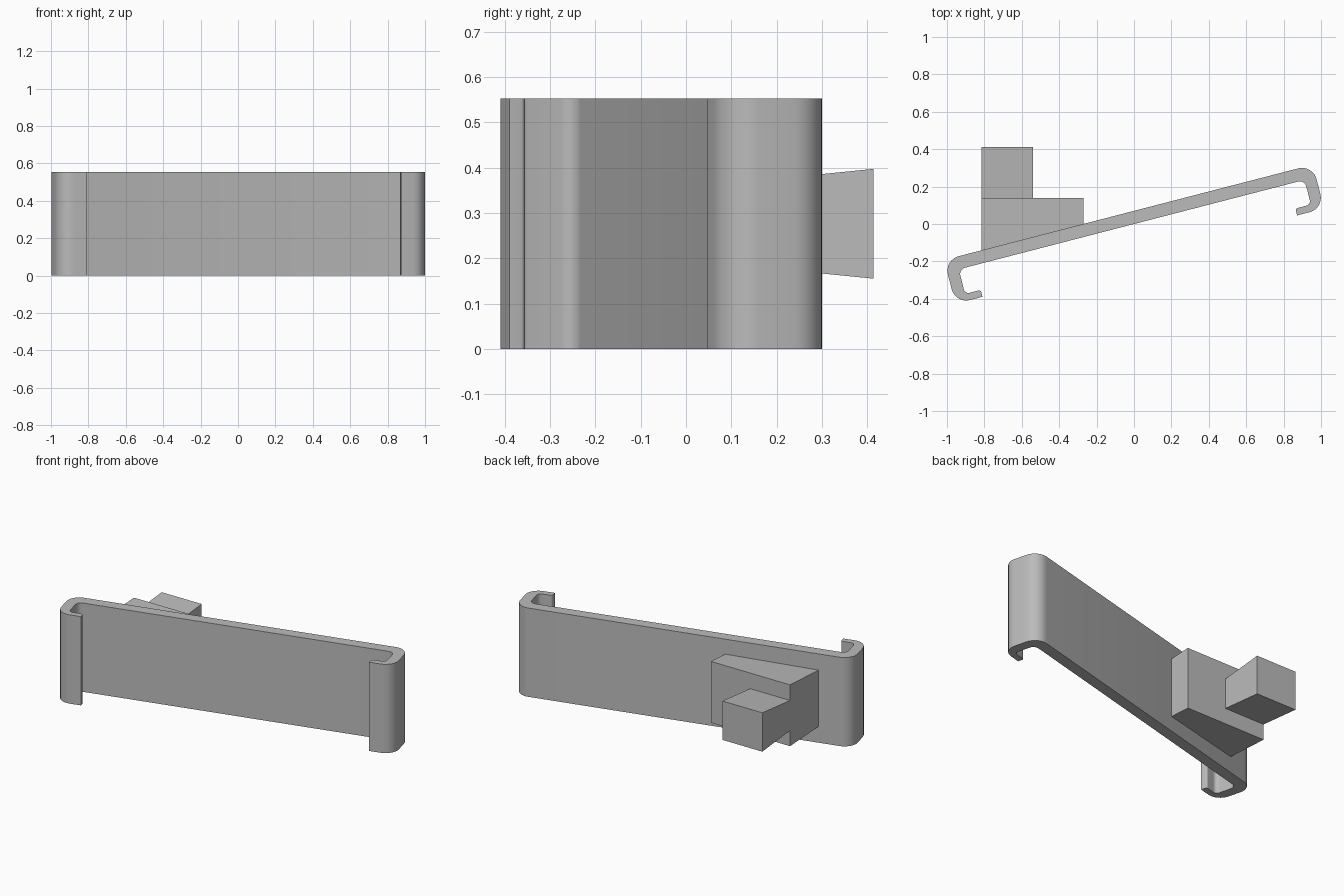
import bpy, bmesh, math
from mathutils import Matrix, Vector

cube = bpy.data.objects.get("Cube")
if cube:
    bpy.data.objects.remove(cube, do_unlink=True)

grey = bpy.data.materials.new("plain grey")
grey.use_nodes = True
colour = (0.5, 0.5, 0.5, 1)
grey.diffuse_color = colour
grey.node_tree.nodes["Principled BSDF"].inputs["Base Color"].default_value = colour

HEIGHT = 0.553
MID_Z = HEIGHT / 2
TILT = math.radians(14.5)


def fillet(corners, steps=8):
    """Round each (x, y, radius) corner of a closed outline."""
    points = []
    for i, (x, y, r) in enumerate(corners):
        p = Vector((x, y))
        if r == 0:
            points.append(p)
            continue
        a = (Vector(corners[i - 1][:2]) - p).normalized()
        b = (Vector(corners[(i + 1) % len(corners)][:2]) - p).normalized()
        centre = p + (a + b) * r  # all rounded corners are square
        for k in range(steps + 1):
            t = k / steps * math.pi / 2
            points.append(centre - b * r * math.cos(t) - a * r * math.sin(t))
    return points


def prism(name, outline, bottom, top):
    """Join an outline's lower and upper rings; bottom and top give z from y."""
    bm = bmesh.new()
    low = [bm.verts.new((x, y, bottom(y))) for x, y in outline]
    high = [bm.verts.new((x, y, top(y))) for x, y in outline]
    bm.faces.new(low)
    bm.faces.new(high)
    n = len(outline)
    for i in range(n):
        j = (i + 1) % n
        bm.faces.new((low[i], low[j], high[j], high[i]))
    bmesh.ops.recalc_face_normals(bm, faces=bm.faces)
    mesh = bpy.data.meshes.new(name)
    bm.to_mesh(mesh)
    bm.free()
    mesh.materials.append(grey)
    obj = bpy.data.objects.new(name, mesh)
    bpy.context.collection.objects.link(obj)
    return obj


def flared_block(name, outline, back_y, half, slope):
    """Block whose height grows evenly towards the back."""
    def reach(y):
        return half + slope * (y - back_y)
    return prism(name, outline, lambda y: MID_Z - reach(y), lambda y: MID_Z + reach(y))


# Hooked channel plate: one half of the profile, mirrored
half_profile = [
    (1.018, 0.068, 0.08), (1.018, -0.174, 0.08),
    (0.869, -0.174, 0), (0.869, -0.136, 0.012),
    (0.955, -0.136, 0.025), (0.955, 0, 0.035),
]
profile = half_profile + [(-x, y, r) for x, y, r in reversed(half_profile)]
plate = prism("hooked_plate", fillet(profile), lambda y: 0, lambda y: HEIGHT)
plate.data.transform(Matrix.Rotation(TILT, 4, "Z") @ Matrix.Translation((-0.013, 0, 0)))
bpy.ops.object.select_all(action="DESELECT")
plate.select_set(True)
bpy.context.view_layer.objects.active = plate
bpy.ops.object.shade_smooth_by_angle(angle=math.radians(30))

# Wedge that levels the sloping back, slightly sunk into the plate
LEFT, RIGHT, STEP = -0.815, -0.27, 0.14


def plate_back(x):
    return 0.06 + x * math.tan(TILT)


wedge = [(LEFT, plate_back(LEFT)), (RIGHT, plate_back(RIGHT)), (RIGHT, STEP), (LEFT, STEP)]
flared_block("mounting_wedge", wedge, STEP, 0.191, 0.055)

# Flared peg on the wedge
PEG_RIGHT, PEG_BACK = -0.54, 0.413
peg = [(LEFT, STEP), (PEG_RIGHT, STEP), (PEG_RIGHT, PEG_BACK), (LEFT, PEG_BACK)]
flared_block("flared_peg", peg, PEG_BACK, 0.121, 0.1)
